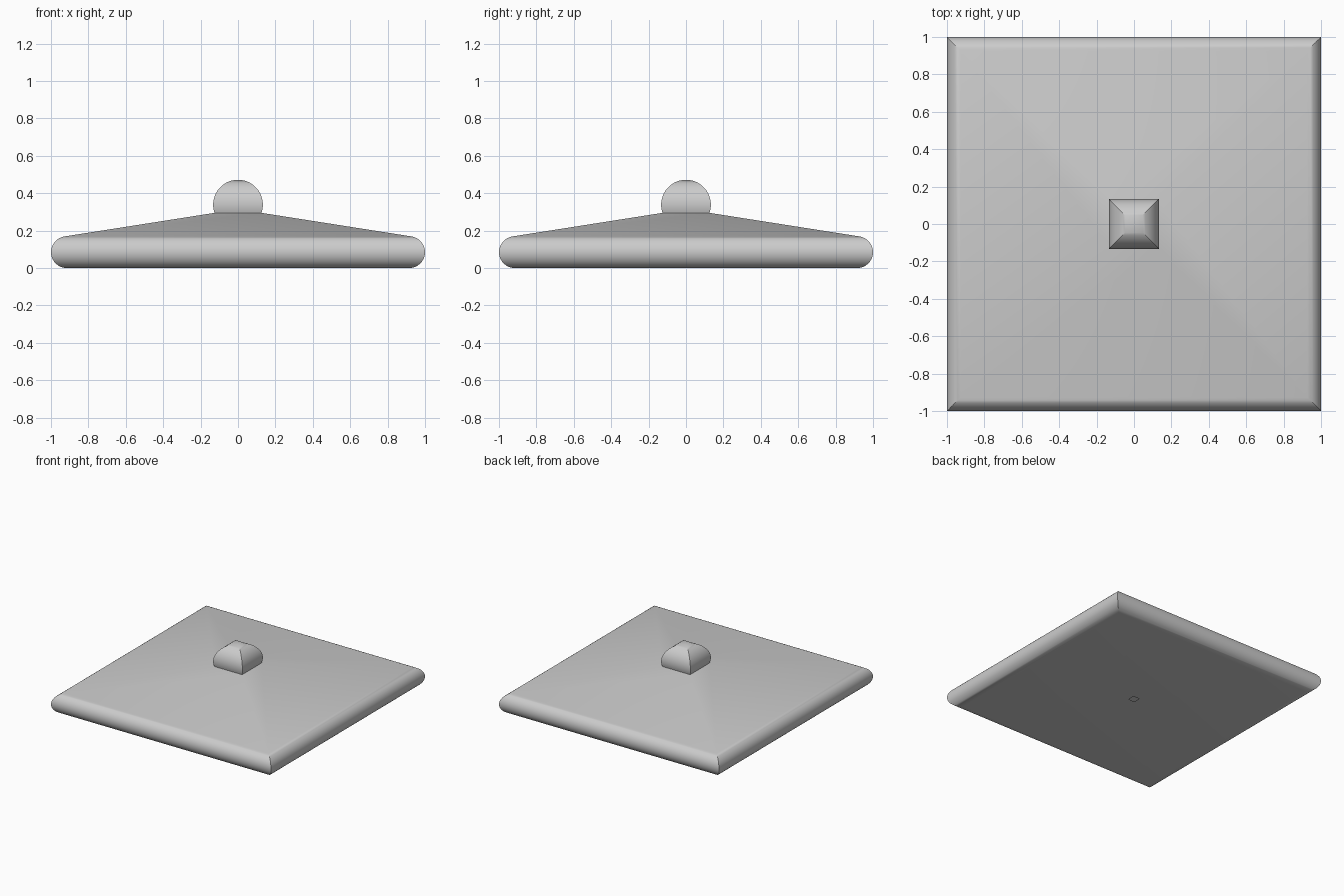
import bpy
import bmesh
from math import sin, cos, pi, asin

cube = bpy.data.objects.get("Cube")
if cube:
    bpy.data.objects.remove(cube, do_unlink=True)

# One plain grey material
grey = bpy.data.materials.new("plain_grey")
grey.use_nodes = True
grey_value = (0.6, 0.6, 0.6, 1)
grey.diffuse_color = grey_value
grey.node_tree.nodes["Principled BSDF"].inputs["Base Color"].default_value = grey_value


def arc(cx, cz, r, start, end, steps):
    """Profile points (half width, height) along a circular arc."""
    angles = [start + (end - start) * i / steps for i in range(steps + 1)]
    return [(cx + r * cos(a), cz + r * sin(a)) for a in angles]


def square_lathe(name, profile):
    """Sweep a profile round four square sides; a zero width closes to a point."""
    bm = bmesh.new()
    corners = [(-1, -1), (1, -1), (1, 1), (-1, 1)]
    rings = []
    for w, z in profile:
        if w < 1e-5:
            rings.append([bm.verts.new((0, 0, z))] * 4)
        else:
            rings.append([bm.verts.new((w * x, w * y, z)) for x, y in corners])
    for low, high in zip(rings, rings[1:]):
        for i in range(4):
            j = (i + 1) % 4
            face = [low[i], low[j], high[j], high[i]]
            bm.faces.new(list(dict.fromkeys(face)))
    mesh = bpy.data.meshes.new(name)
    bm.to_mesh(mesh)
    bm.free()
    mesh.materials.append(grey)
    obj = bpy.data.objects.new(name, mesh)
    bpy.context.collection.objects.link(obj)
    bpy.ops.object.select_all(action='DESELECT')
    obj.select_set(True)
    bpy.context.view_layer.objects.active = obj
    bpy.ops.object.shade_smooth_by_angle(angle=pi / 6)
    return obj


# Lid: underside with a small central hole, rounded rim, shallow pyramid slope
rim = 0.085
neck_z = 0.295
knob_r, knob_z = 0.133, 0.339
neck_angle = asin((neck_z - knob_z) / knob_r)
neck_w = knob_r * cos(neck_angle)
profile = [(0.028, 0)]
profile += arc(1 - rim, rim, rim, -pi / 2, pi / 2 - 0.15, 16)
# Knob: square-sided dome rising from the slope
profile += arc(0, knob_z, knob_r, neck_angle, pi / 2, 16)
square_lathe("lid_with_knob", profile)
